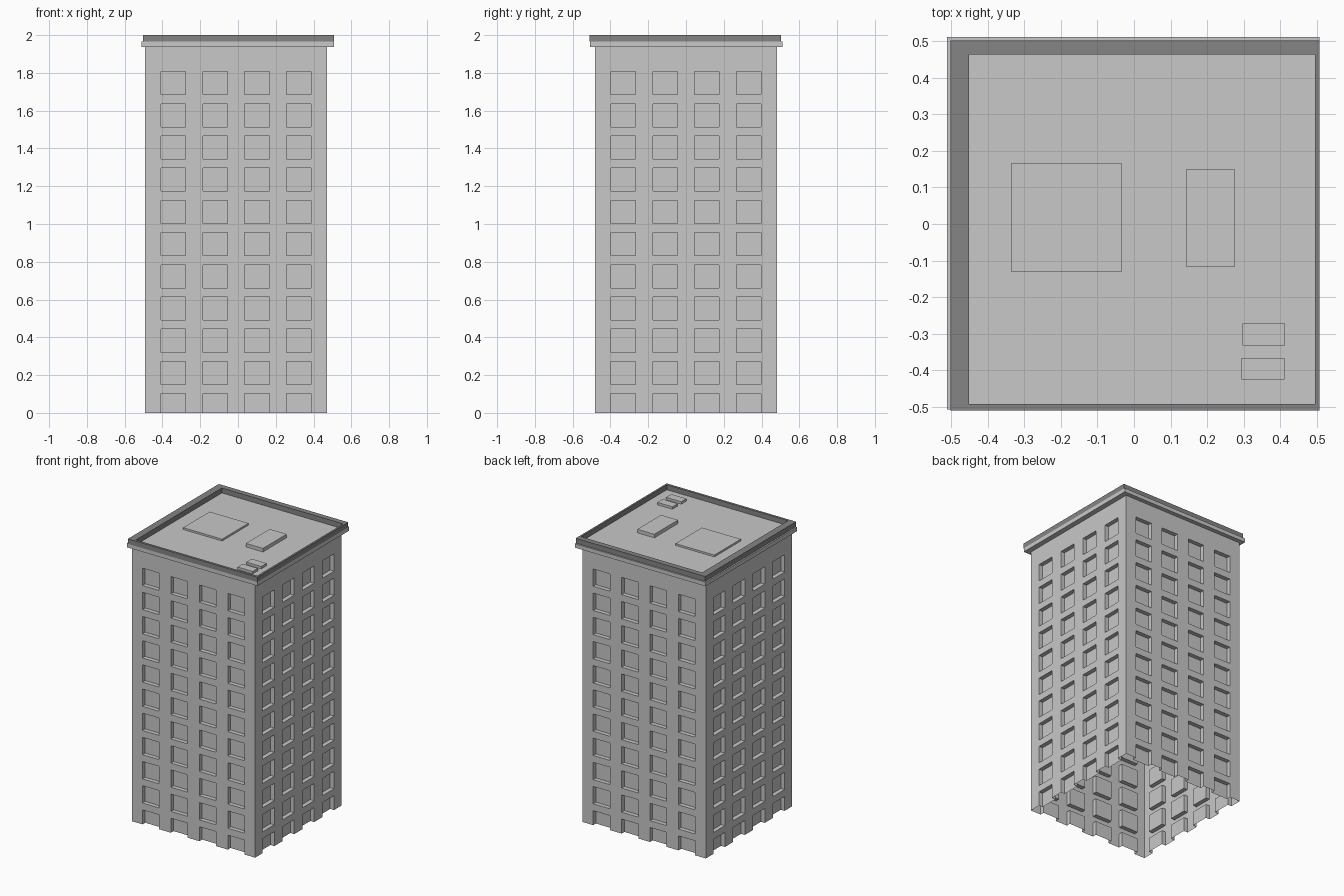
import bpy
import bmesh
import math
from mathutils import Matrix, Vector

old = bpy.data.objects.get("Cube")
if old:
    bpy.data.objects.remove(old, do_unlink=True)


def make_material(name, value):
    mat = bpy.data.materials.new(name)
    mat.use_nodes = True
    colour = (value, value, value, 1)
    mat.diffuse_color = colour
    mat.node_tree.nodes["Principled BSDF"].inputs["Base Color"].default_value = colour
    return mat


light_grey = make_material("light grey concrete", 0.58)
dark_grey = make_material("dark grey parapet", 0.235)


def finish(name, bm, mat):
    mesh = bpy.data.meshes.new(name)
    bm.to_mesh(mesh)
    bm.free()
    mesh.materials.append(mat)
    obj = bpy.data.objects.new(name, mesh)
    bpy.context.collection.objects.link(obj)
    return obj


def box(name, mat, x, y, z):
    bm = bmesh.new()
    bmesh.ops.create_cube(bm, size=1)
    spans = (x, y, z)
    for v in bm.verts:
        v.co = Vector([s[0] if c < 0 else s[1] for c, s in zip(v.co, spans)])
    return finish(name, bm, mat)


# Tower walls: a hollow shell, open below, with recessed windows
HALF, TOP, CENTRE_X = 0.4815, 1.937, -0.0105
PITCH, WINDOW, RECESS = 0.1705, 0.13, 0.03
columns = [-HALF]
for c in (-0.333, -0.111, 0.111, 0.333):
    columns += [c - WINDOW / 2, c + WINDOW / 2]
columns.append(HALF)
rows = [0]
for i in range(11):
    head = 0.102 + i * PITCH
    if i:
        rows.append(head - 0.122)
    rows.append(head)
rows.append(TOP)

bm = bmesh.new()
for side in range(4):
    turn = Matrix.Rotation(side * math.pi / 2, 3, "Z")
    grid = [[bm.verts.new(turn @ Vector((x, -HALF, z))) for x in columns] for z in rows]
    panes = []
    for r in range(len(rows) - 1):
        for c in range(len(columns) - 1):
            face = bm.faces.new((grid[r][c], grid[r][c + 1],
                                 grid[r + 1][c + 1], grid[r + 1][c]))
            if r % 2 == 0 and c % 2 == 1 and r < len(rows) - 2:
                panes.append(face)
    inner = bmesh.ops.extrude_discrete_faces(bm, faces=panes)["faces"]
    inward = turn @ Vector((0, RECESS, 0))
    bmesh.ops.translate(bm, vec=inward, verts=[v for f in inner for v in f.verts])
# The lowest windows run to the ground without a sill
sills = [f for f in bm.faces if all(v.co.z < 0.001 for v in f.verts)]
bmesh.ops.delete(bm, geom=sills, context="FACES")
bmesh.ops.remove_doubles(bm, verts=bm.verts, dist=0.0001)
# Merge the plain wall strips into clean flat faces
bmesh.ops.dissolve_limit(bm, angle_limit=0.01, verts=bm.verts, edges=bm.edges)
walls = finish("tower_walls", bm, light_grey)
walls.location.x = CENTRE_X

# Roof slab with its projecting cornice
ROOF = 1.965
box("roof_cornice", light_grey, (-0.512, 0.508), (-0.508, 0.512), (TOP, ROOF))

# Parapet around the roof
rim = (ROOF, 2.0)
box("parapet_left_end", dark_grey, (-0.502, -0.451), (-0.493, 0.503), rim)
box("parapet_right_end", dark_grey, (0.495, 0.508), (-0.493, 0.503), rim)
box("parapet_back", dark_grey, (-0.451, 0.495), (0.4645, 0.503), rim)
box("parapet_front", dark_grey, (-0.502, 0.508), (-0.51, -0.493), rim)

# Rooftop housings and vents
box("roof_housing", light_grey, (-0.337, -0.033), (-0.13, 0.165), (1.95, 1.978))
box("roof_plant", light_grey, (0.143, 0.276), (-0.116, 0.149), (1.95, 1.99))
box("roof_vent_back", light_grey, (0.297, 0.414), (-0.332, -0.272), (1.95, 1.982))
box("roof_vent_front", light_grey, (0.294, 0.412), (-0.425, -0.367), (1.95, 1.982))
